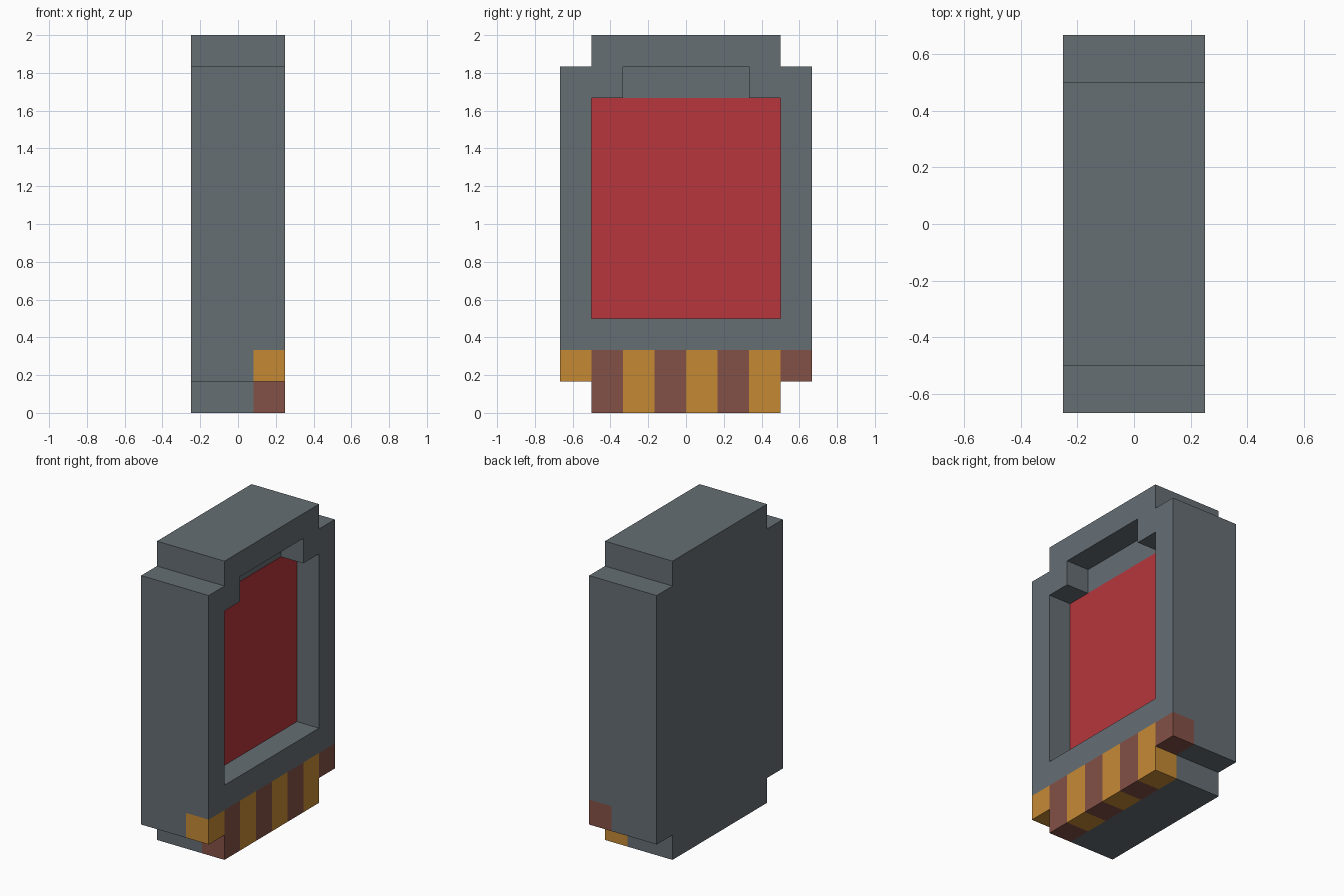
import bpy, bmesh

U = 1 / 6            # one block unit
FRONT = 1.5 * U      # screen-side face of the case (+x)
DEEP = 0.5 * U       # depth reached by the recess and the contacts

cube = bpy.data.objects.get("Cube")
if cube:
    bpy.data.objects.remove(cube, do_unlink=True)


def material(name, rgb):
    lin = [((c / 255 + 0.055) / 1.055) ** 2.4 for c in rgb] + [1]
    mat = bpy.data.materials.new(name)
    mat.use_nodes = True
    mat.diffuse_color = lin
    bsdf = next(n for n in mat.node_tree.nodes if n.type == 'BSDF_PRINCIPLED')
    bsdf.inputs["Base Color"].default_value = lin
    return mat


grey = material("slate grey", (102, 110, 116))
red = material("label red", (182, 54, 60))
gold = material("contact gold", (197, 138, 53))
brown = material("contact brown", (132, 81, 70))


def slab(name, outline, x0, x1, mat):
    """Extrude a (y, z) outline, given in block units, from x0 to x1."""
    bm = bmesh.new()
    face = bm.faces.new([bm.verts.new((x0, y * U, z * U)) for y, z in outline])
    ext = bmesh.ops.extrude_face_region(bm, geom=[face])["geom"]
    verts = [v for v in ext if isinstance(v, bmesh.types.BMVert)]
    bmesh.ops.translate(bm, verts=verts, vec=(x1 - x0, 0, 0))
    bmesh.ops.recalc_face_normals(bm, faces=bm.faces)
    mesh = bpy.data.meshes.new(name)
    bm.to_mesh(mesh)
    bm.free()
    mesh.materials.append(mat)
    obj = bpy.data.objects.new(name, mesh)
    bpy.context.collection.objects.link(obj)
    return obj


def rect(y0, y1, z0, z1):
    return [(y0, z0), (y1, z0), (y1, z1), (y0, z1)]


def mirrored(half):
    """Close a half outline (bottom to top, y > 0) across y = 0."""
    return half + [(-y, z) for y, z in reversed(half)]


def cut(obj, cutter):
    cutter.hide_render = True
    mod = obj.modifiers.new("cut", 'BOOLEAN')
    mod.operation = 'DIFFERENCE'
    mod.solver = 'EXACT'
    mod.object = cutter
    bpy.context.view_layer.objects.active = obj
    bpy.ops.object.modifier_apply(modifier=mod.name)
    bpy.data.objects.remove(cutter, do_unlink=True)


# Case with stepped corners
case = slab("case", mirrored([(3, 0), (3, 1), (4, 1), (4, 11), (3, 11), (3, 12)]),
            -FRONT, FRONT, grey)

# Recess around the label, with its raised notch at the top
cut(case, slab("recess_cutter", mirrored([(3, 3), (3, 10), (2, 10), (2, 11)]),
               DEEP, FRONT + U, grey))

# Slot along the bottom edge that holds the contacts
cut(case, slab("slot_cutter", rect(-5, 5, -1, 2), DEEP, FRONT + U, grey))

# Red label on the recess floor
slab("label", rect(-3, 3, 3, 10), DEEP, DEEP + 0.003, red)

# Alternating contacts; the outermost two are shorter
for i in range(8):
    bottom = 1 if i in (0, 7) else 0
    slab(f"contact_{i + 1}", rect(i - 4, i - 3, bottom, 2), DEEP, FRONT,
         brown if i % 2 else gold)
